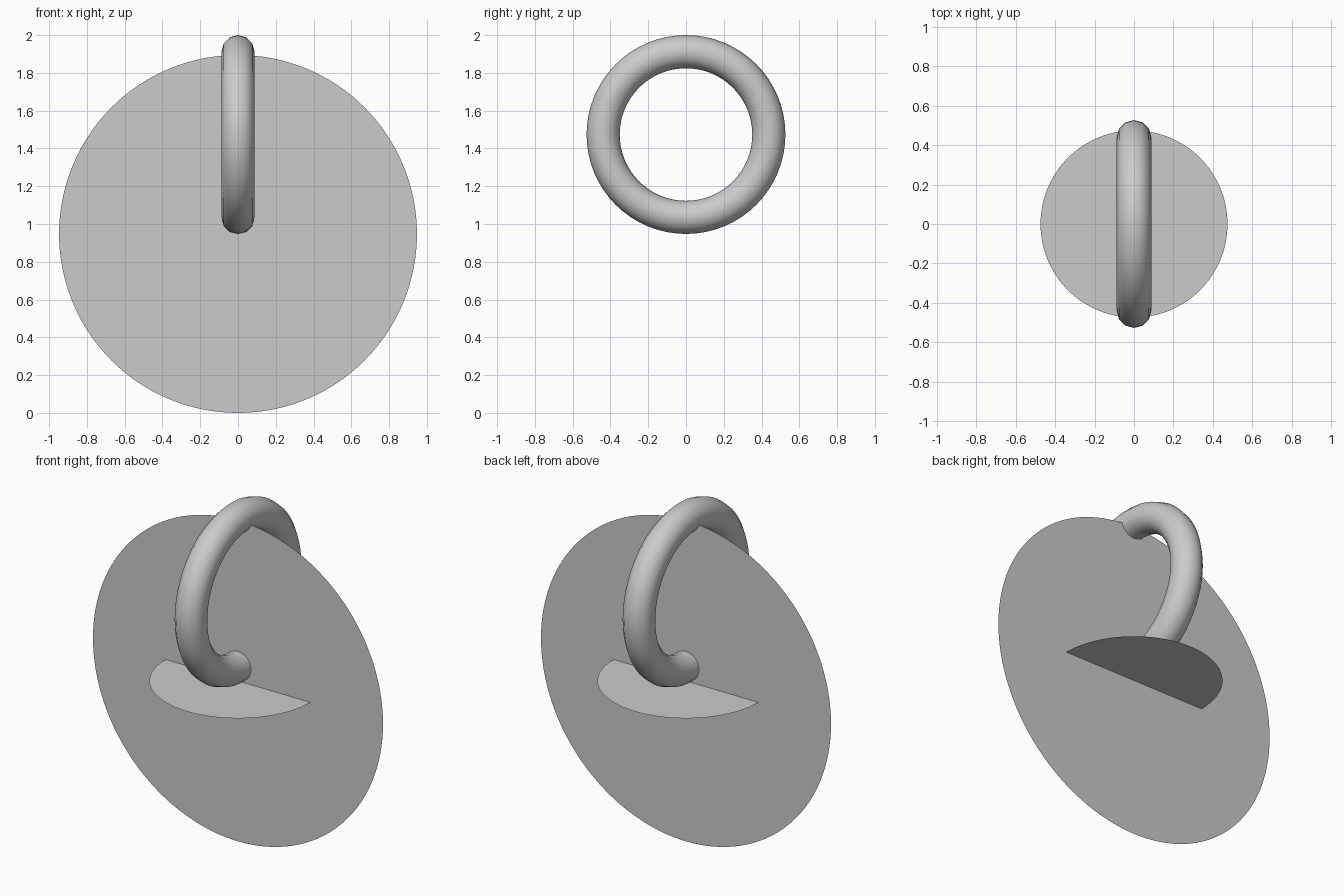
import bpy
from math import pi

if "Cube" in bpy.data.objects:
    bpy.data.objects.remove(bpy.data.objects["Cube"])

R = 18 / 19          # large disc radius
OUTER = 10 / 19      # outer radius of the ring


def disc(name, radius, rotation):
    bpy.ops.mesh.primitive_circle_add(vertices=128, radius=radius, fill_type='NGON',
                                      location=(0, 0, R), rotation=rotation)
    bpy.context.object.name = name


# Thin upright disc facing front, and a half-size level disc through its centre
disc("upright_disc", R, (pi / 2, 0, 0))
disc("level_disc", R / 2, (0, 0, 0))

# Ring standing on the level disc, its axis along x
bpy.ops.mesh.primitive_torus_add(major_segments=64, minor_segments=12,
                                 major_radius=OUTER * 5 / 6, minor_radius=OUTER / 6,
                                 location=(0, 0, R + OUTER), rotation=(0, pi / 2, 0))
ring = bpy.context.object
ring.name = "ring"
bpy.ops.object.shade_smooth()
